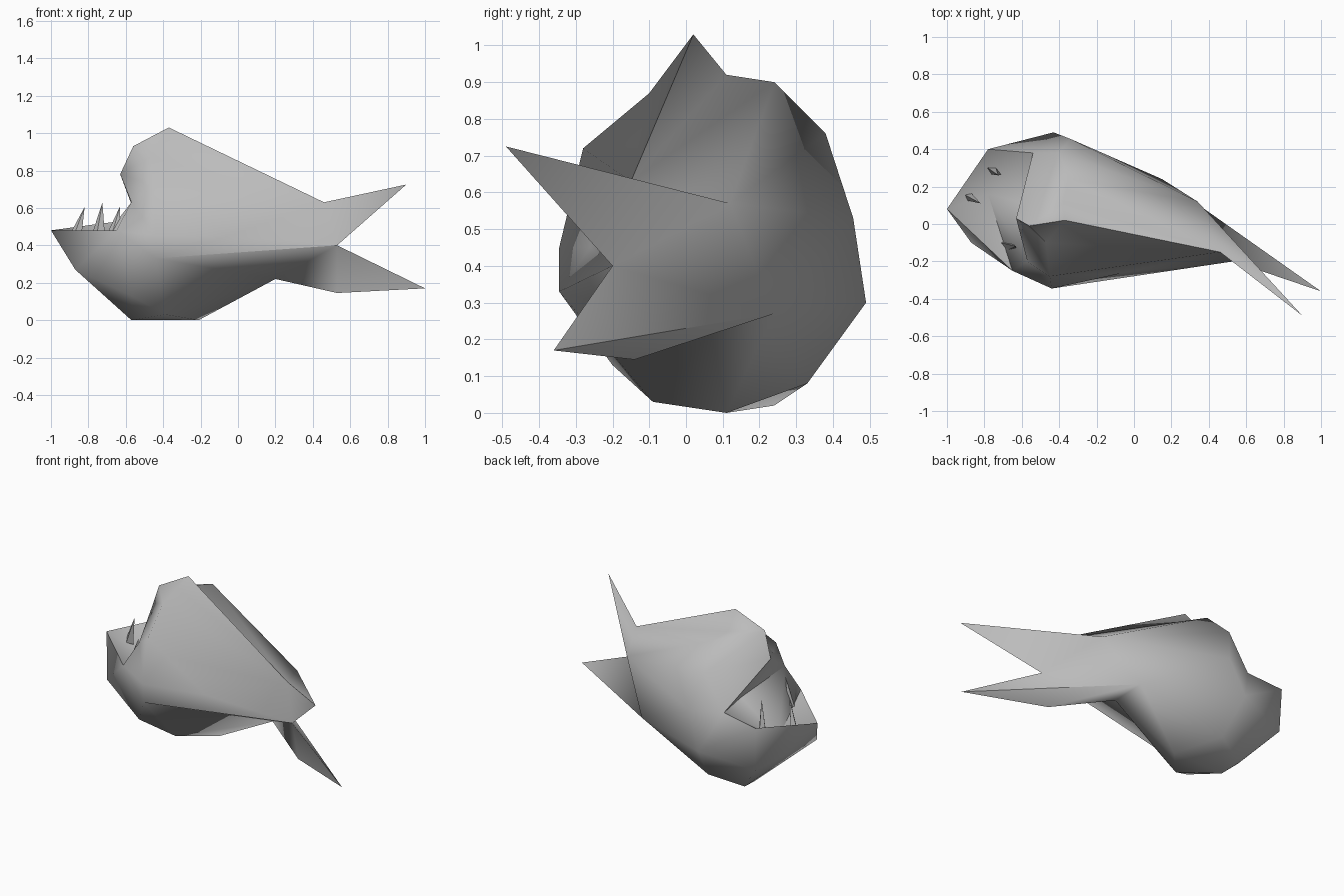
import bpy
import bmesh
from math import radians
from mathutils import Vector

if "Cube" in bpy.data.objects:
    bpy.data.objects.remove(bpy.data.objects["Cube"], do_unlink=True)

grey = bpy.data.materials.new("plain_grey")
grey.use_nodes = True
grey.diffuse_color = (.5, .5, .5, 1)
grey.node_tree.nodes["Principled BSDF"].inputs["Base Color"].default_value = grey.diffuse_color


def finish(name, bm, angle):
    bmesh.ops.recalc_face_normals(bm, faces=bm.faces)
    mesh = bpy.data.meshes.new(name)
    bm.to_mesh(mesh)
    bm.free()
    mesh.materials.append(grey)
    obj = bpy.data.objects.new(name, mesh)
    bpy.context.collection.objects.link(obj)
    bpy.ops.object.select_all(action="DESELECT")
    obj.select_set(True)
    bpy.context.view_layer.objects.active = obj
    bpy.ops.object.shade_smooth_by_angle(angle=radians(angle))


# Landmarks of the curled fish body
marks = dict(
    # mouth
    nose=(-1, .08, .48), lip_left=(-.78, .4, .51), lip_right=(-.65, -.25, .48),
    corner_left=(-.54, .38, .54), corner_right=(-.57, -.2, .63),
    snout=(-.63, .03, .78), throat=(-.45, .08, .5), mouth_floor=(-.78, .16, .36),
    # jaw and belly
    chin_left=(-.77, .39, .23), chin_right=(-.87, -.1, .27), jaw_right=(-.57, -.2, .13),
    belly_front=(-.57, .11, 0), belly_back=(-.21, .11, 0),
    belly_left=(-.59, .24, .02), belly_right=(-.39, -.09, .03),
    # flanks
    flank_left=(-.39, .33, .08), bulge_left=(-.43, .49, .3), side_left=(-.34, .455, .53),
    bulge_right=(-.44, -.345, .33), side_right=(-.44, -.345, .45), mid_right=(-.05, -.26, .45),
    # top of the head
    cheek_left=(-.4, .38, .76), cheek_right=(-.45, -.28, .72),
    brow=(-.56, -.01, .93), brow_right=(-.47, -.1, .87),
    crest=(-.37, .02, 1.03), ridge=(-.35, .24, .9), groove=(-.38, .11, .92),
    # tail
    tail_top=(.46, -.15, .63), tail_left=(.34, .12, .57), notch=(.53, -.2, .4),
    upper_tip=(.9, -.49, .725), lower_tip=(1, -.36, .17),
    fin_bottom=(.53, -.14, .145), tail_under=(.2, .07, .22), tail_low=(.15, .24, .27),
)

body = bmesh.new()
verts = {name: body.verts.new(co) for name, co in marks.items()}


def fan(centre, *rim):
    """Stretch triangles from one landmark to each pair of neighbours on a rim."""
    for first, second in zip(rim, rim[1:]):
        body.faces.new([verts[name] for name in (centre, first, second)])


# Open mouth: hollow lower jaw and roof
fan("mouth_floor", "throat", "corner_left", "lip_left", "nose", "lip_right", "corner_right", "throat")
fan("throat", "corner_left", "snout", "corner_right")

# Head and right flank
fan("snout", "brow", "brow_right", "cheek_right", "corner_right")
fan("brow_right", "brow", "crest", "tail_top", "cheek_right")
fan("cheek_right", "tail_top", "mid_right", "side_right", "corner_right")
fan("lip_right", "corner_right", "side_right", "bulge_right", "jaw_right", "chin_right", "nose")
fan("bulge_right", "side_right", "mid_right", "notch", "tail_under", "belly_right", "jaw_right")
fan("mid_right", "tail_top", "notch")

# Jaw and belly
fan("belly_right", "tail_under", "belly_back", "belly_front", "jaw_right")
fan("chin_right", "jaw_right", "belly_front", "belly_left", "chin_left", "nose")
fan("flank_left", "belly_back", "belly_front", "belly_left", "bulge_left")
fan("chin_left", "belly_left", "bulge_left", "lip_left", "nose")

# Left flank and grooved back
fan("corner_left", "lip_left", "bulge_left", "side_left", "cheek_left", "snout")
fan("cheek_left", "snout", "brow", "ridge", "tail_left", "side_left")
fan("groove", "brow", "crest", "tail_top", "ridge", "brow")
fan("ridge", "tail_top", "tail_left")
fan("tail_low", "tail_left", "side_left", "bulge_left", "flank_left", "belly_back", "tail_under")

# Upper and lower tail fins
fan("upper_tip", "tail_left", "tail_top", "notch", "tail_left")
fan("tail_low", "tail_left", "notch", "lower_tip", "fin_bottom", "tail_under")
fan("fin_bottom", "lower_tip", "notch", "tail_under")
finish("fish_body", body, 75)


# Three slim four-sided teeth leaning out of the lower jaw
def tooth(name, base, tip):
    bm = bmesh.new()
    ring = [bm.verts.new(Vector(base) + Vector(step))
            for step in ((.04, -.02, 0), (.01, .02, 0), (-.04, .02, 0), (-.01, -.02, 0))]
    point = bm.verts.new(tip)
    bm.faces.new(ring)
    for i, corner in enumerate(ring):
        bm.faces.new((corner, ring[i - 1], point))
    finish(name, bm, 30)


tooth("front_tooth", (-.88, .145, .42), (-.82, .11, .605))
tooth("left_tooth", (-.75, .285, .43), (-.725, .26, .63))
tooth("right_tooth", (-.67, -.12, .44), (-.63, -.12, .61))
